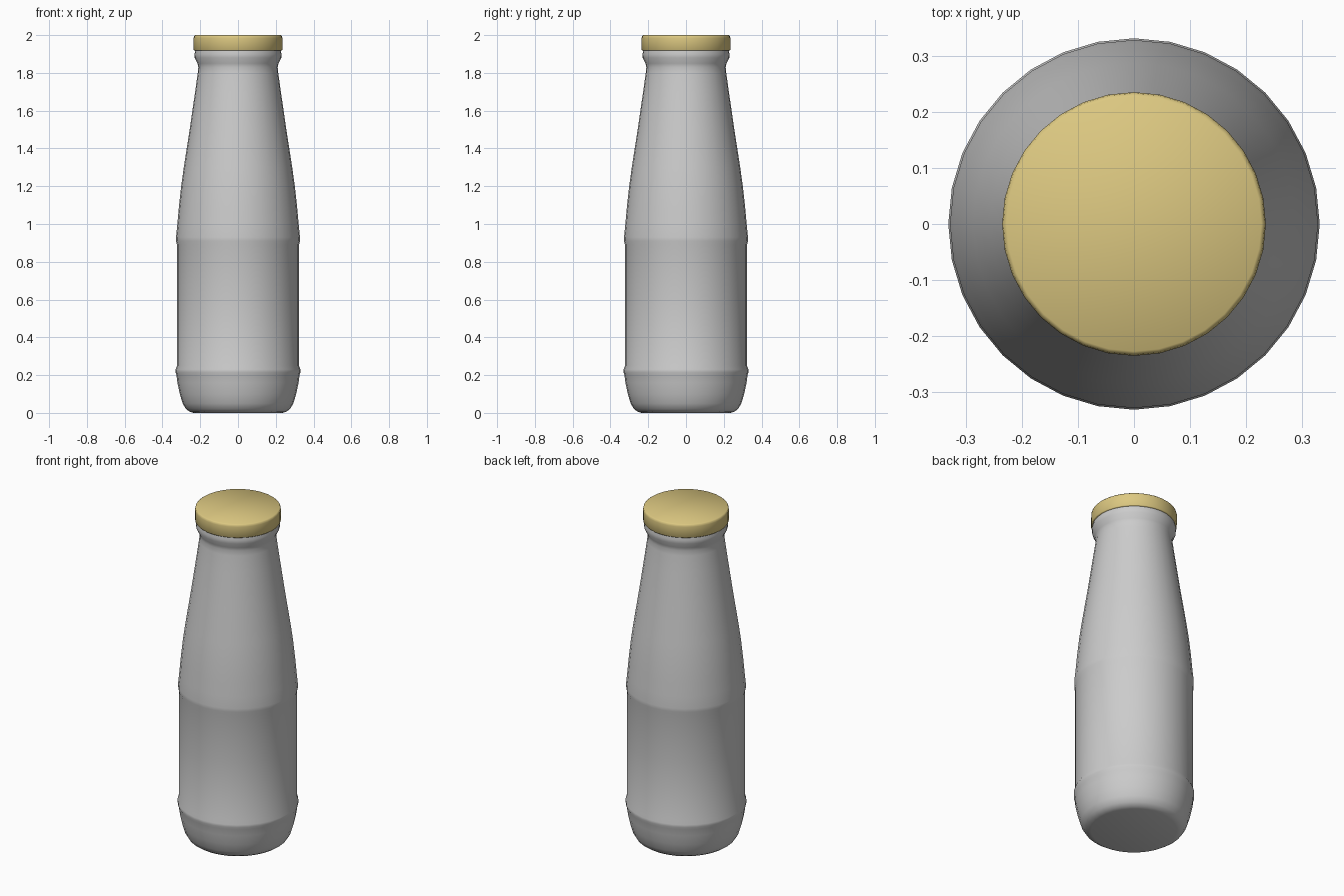
import bpy, bmesh, math

if "Cube" in bpy.data.objects:
    bpy.data.objects.remove(bpy.data.objects["Cube"])

SIDES = 32


def lathe(name, profile, smooth_angle):
    """Revolve (radius, height) points around z and close both ends."""
    bm = bmesh.new()
    rings = []
    for r, z in profile:
        rings.append([bm.verts.new((r * math.cos(2 * math.pi * i / SIDES),
                                    r * math.sin(2 * math.pi * i / SIDES), z))
                      for i in range(SIDES)])
    for low, high in zip(rings, rings[1:]):
        for i in range(SIDES):
            j = (i + 1) % SIDES
            bm.faces.new((low[i], low[j], high[j], high[i]))
    bm.faces.new(rings[0][::-1])
    bm.faces.new(rings[-1])
    mesh = bpy.data.meshes.new(name)
    bm.to_mesh(mesh)
    bm.free()
    obj = bpy.data.objects.new(name, mesh)
    bpy.context.collection.objects.link(obj)
    bpy.ops.object.select_all(action='DESELECT')
    obj.select_set(True)
    bpy.context.view_layer.objects.active = obj
    bpy.ops.object.shade_smooth_by_angle(angle=math.radians(smooth_angle))
    return obj


# Bottle: rounded foot, ridge, recessed label band, shoulder, neck and lip
lathe("bottle", [
    (0.235, 0.0), (0.255, 0.006), (0.275, 0.02), (0.293, 0.05), (0.308, 0.10),
    (0.321, 0.16), (0.326, 0.20), (0.331, 0.215), (0.331, 0.23), (0.323, 0.25),
    (0.323, 0.60), (0.323, 0.89), (0.328, 0.91), (0.328, 0.93), (0.321, 1.00),
    (0.314, 1.08), (0.301, 1.20), (0.287, 1.30), (0.256, 1.50), (0.227, 1.70),
    (0.213, 1.80), (0.210, 1.83), (0.214, 1.85), (0.229, 1.88),
    (0.230, 1.90), (0.225, 1.93), (0.215, 1.96)], 50)

# Cap: shallow disc with a softened top edge
cap = lathe("cap", [
    (0.232, 1.918), (0.235, 1.922), (0.235, 1.985), (0.233, 1.995),
    (0.227, 2.0)], 60)
gold = bpy.data.materials.new("cap_gold")
gold.diffuse_color = (0.72, 0.58, 0.22, 1)
gold.use_nodes = True
gold.node_tree.nodes["Principled BSDF"].inputs["Base Color"].default_value = gold.diffuse_color
cap.data.materials.append(gold)
